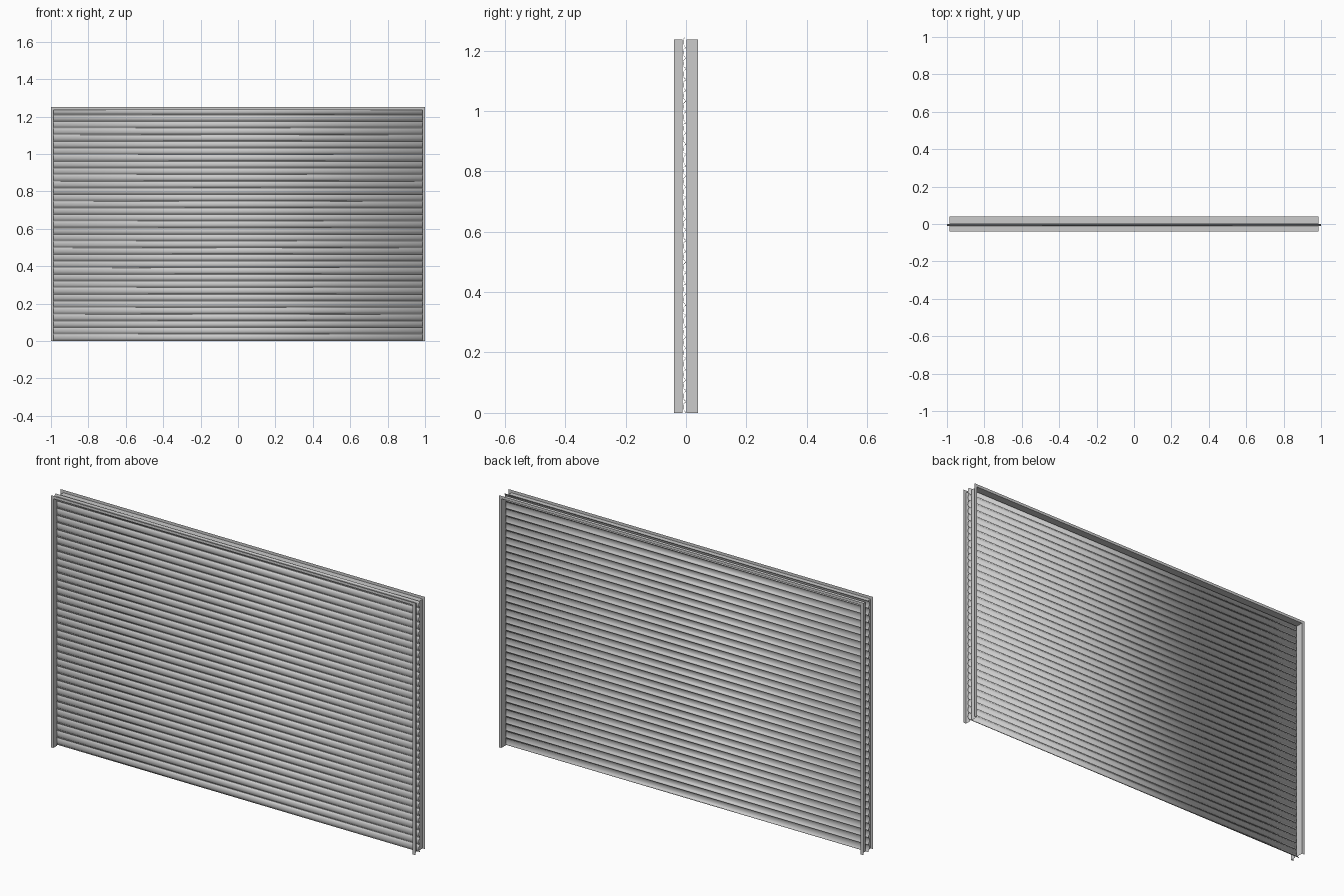
import bpy, bmesh
from math import sin, cos, radians

if "Cube" in bpy.data.objects:
    bpy.data.objects.remove(bpy.data.objects["Cube"])

W, H, LIP, D = 1.0, 1.25, 0.014, 0.039   # half width, height, flange lip, half depth
COUNT = 35


def make_object(name, bm):
    mesh = bpy.data.meshes.new(name)
    bm.to_mesh(mesh)
    bm.free()
    ob = bpy.data.objects.new(name, mesh)
    bpy.context.collection.objects.link(ob)
    return ob


def frame_half(name, y_face, y_slot):
    """L-section sheet frame running up one side, over the top and down the other."""
    def arch(inset, y):
        return [(-W + inset, y, 0), (-W + inset, y, H - inset),
                (W - inset, y, H - inset), (W - inset, y, 0)]
    rows = [arch(0, y_face), arch(LIP, y_face), arch(LIP, y_slot)]
    bm = bmesh.new()
    vs = [[bm.verts.new(p) for p in row] for row in rows]
    for r in range(2):
        for i in range(3):
            f = [vs[r][i], vs[r][i + 1], vs[r + 1][i + 1], vs[r + 1][i]]
            # flange faces outwards, web faces into the opening
            bm.faces.new(f if y_face > 0 else f[::-1])
    bm.normal_update()
    flange = next(f for f in bm.faces if abs(f.normal.y) > 0.9)
    if flange.normal.y * y_face < 0:
        bmesh.ops.reverse_faces(bm, faces=bm.faces[:])
    return make_object(name, bm)


# front and back guide frames either side of the curtain
frame_half("front_frame", -D, -0.011)
frame_half("back_frame", D, 0.001)

# curtain of curved slats: one arc per slat with a small recessed joint
pitch = (H - 0.006) / COUNT
joint = pitch * 0.12
profile = []
for k in range(COUNT):
    z0 = k * pitch
    profile.append((-0.001, z0))
    for j in range(7):
        a = radians(180 * j / 6)
        mid, half = z0 + (pitch + joint) / 2, (pitch - joint) / 2
        profile.append((-0.002 - 0.008 * sin(a), mid - half * cos(a)))
profile[-1] = (-0.002, H - 0.006)

bm = bmesh.new()
left = [bm.verts.new((-W, y, z)) for y, z in profile]
right = [bm.verts.new((W, y, z)) for y, z in profile]
for i in range(len(profile) - 1):
    if (left[i].co - left[i + 1].co).length > 1e-6:
        bm.faces.new((left[i], right[i], right[i + 1], left[i + 1]))
slats = make_object("shutter_slats", bm)
solid = slats.modifiers.new("thickness", 'SOLIDIFY')
solid.thickness = 0.001
solid.offset = -1

bpy.ops.object.select_all(action='DESELECT')
slats.select_set(True)
bpy.context.view_layer.objects.active = slats
bpy.ops.object.shade_smooth_by_angle(angle=radians(40))
